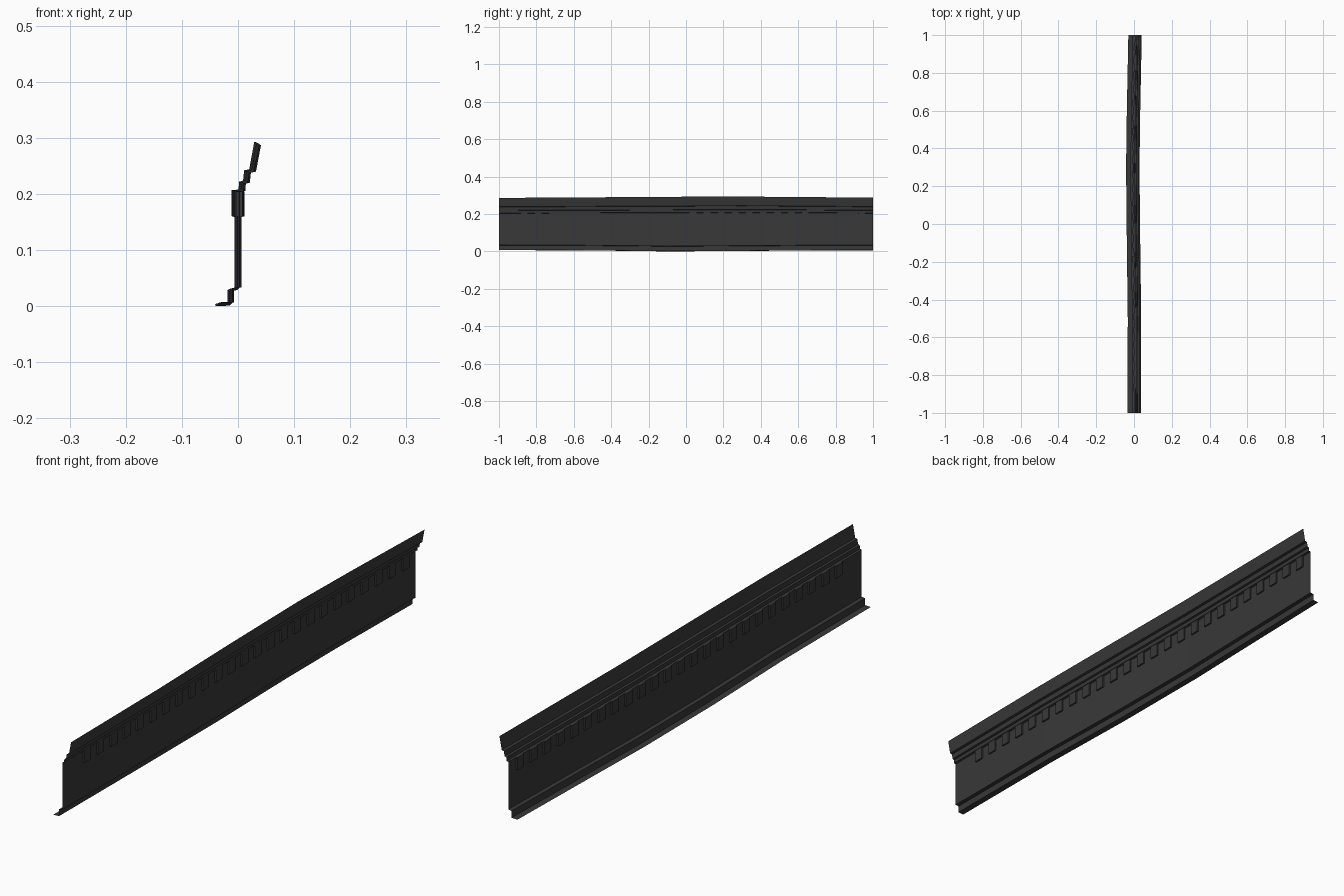
import bpy
import bmesh

cube = bpy.data.objects.get("Cube")
if cube:
    bpy.data.objects.remove(cube)

# Dark painted metal
metal = bpy.data.materials.new("charcoal")
metal.use_nodes = True
colour = (0.04, 0.04, 0.04, 1)
metal.diffuse_color = colour
metal.node_tree.nodes["Principled BSDF"].inputs["Base Color"].default_value = colour

# Gentle waviness along the length: y, sideways shift, base lift, top lift
WAVE = [(-1, .002, .003, -.004), (-.5, .003, .001, -.001),
        (-.1, -.002, -.004, .002), (.3, -.006, -.002, .003),
        (.6, -.002, .001, .001), (1, .006, .002, -.003)]
HEIGHT = 0.29


def bend(x, y, z):
    """Shift a point by the waviness at its place along the length."""
    for a, b in zip(WAVE, WAVE[1:]):
        if y <= b[0]:
            break
    t = (y - a[0]) / (b[0] - a[0])
    side, base, top = [p + (q - p) * t for p, q in zip(a[1:], b[1:])]
    return x + side, y, z + base + (top - base) * z / HEIGHT


def add_object(name, bm):
    mesh = bpy.data.meshes.new(name)
    bm.to_mesh(mesh)
    bm.free()
    mesh.materials.append(metal)
    obj = bpy.data.objects.new(name, mesh)
    bpy.context.collection.objects.link(obj)
    return obj


# Folded sheet: foot flange, step, tall wall, stepped moulding, leaning top band
PROFILE = [(-.036, .004), (-.013, .005), (-.013, .030), (0, .032),
           (0, .205), (.007, .207), (.008, .220), (.015, .222),
           (.017, .240), (.026, .242), (.035, .290)]
bm = bmesh.new()
rows = []
for i in range(21):
    y = -1 + i / 10
    rows.append([bm.verts.new(bend(x, y, z)) for x, z in PROFILE])
for r, s in zip(rows, rows[1:]):
    for k in range(len(PROFILE) - 1):
        bm.faces.new((r[k], s[k], s[k + 1], r[k + 1]))
add_object("cornice_sheet", bm)

# Row of small blocks under the moulding, standing out on both sides
bm = bmesh.new()
for i in range(25):
    block = bmesh.ops.create_cube(bm, size=1)["verts"]
    for v in block:
        v.co = bend(v.co.x * .012, -.865 + i * .0752 + v.co.y * .036,
                    .183 + v.co.z * .046)
add_object("dentil_blocks", bm)
